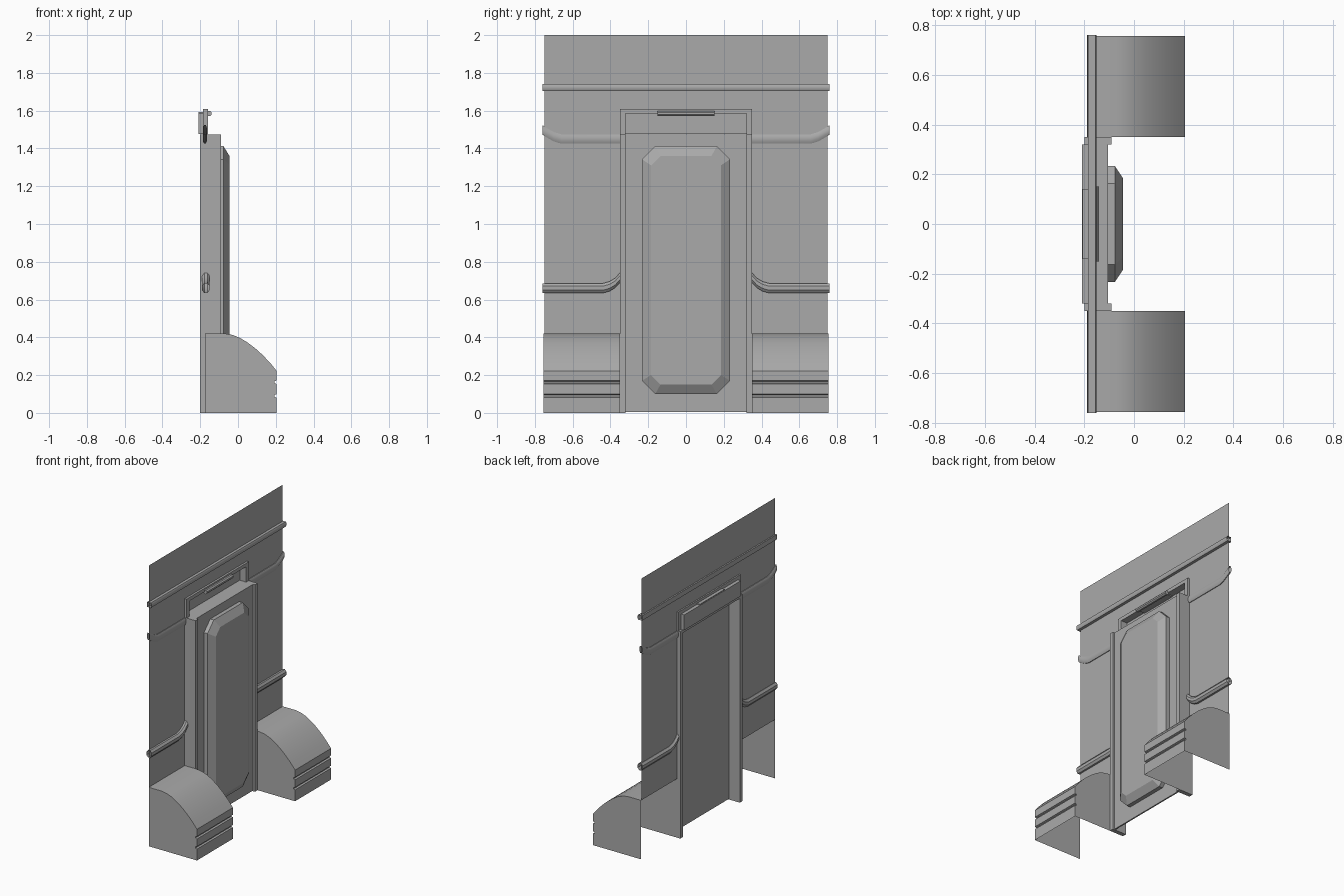
import bpy, bmesh, math

old = bpy.data.objects.get("Cube")
if old:
    bpy.data.objects.remove(old, do_unlink=True)

grey = bpy.data.materials.new("plain grey")
grey.use_nodes = True
COLOUR = (0.4, 0.4, 0.4, 1)
grey.diffuse_color = COLOUR
grey.node_tree.nodes["Principled BSDF"].inputs["Base Color"].default_value = COLOUR


def finish(name, bm, smooth=False, fix=True):
    if fix:
        bmesh.ops.recalc_face_normals(bm, faces=bm.faces)
    mesh = bpy.data.meshes.new(name)
    bm.to_mesh(mesh)
    bm.free()
    mesh.materials.append(grey)
    obj = bpy.data.objects.new(name, mesh)
    bpy.context.collection.objects.link(obj)
    if smooth:
        bpy.ops.object.select_all(action='DESELECT')
        obj.select_set(True)
        bpy.context.view_layer.objects.active = obj
        bpy.ops.object.shade_smooth_by_angle(angle=math.radians(30))
    return obj


def box(name, xs, ys, zs, open_front=False):
    bm = bmesh.new()
    bmesh.ops.create_cube(bm, size=1)
    for v in bm.verts:
        v.co = [r[0] if c < 0 else r[1] for c, r in zip(v.co, (xs, ys, zs))]
    if open_front:
        bm.normal_update()
        front = [f for f in bm.faces if f.normal.x > 0.9]
        bmesh.ops.delete(bm, geom=front, context='FACES')
    return finish(name, bm)


def sweep(name, section, path, closed=True, caps=False):
    """Carry an (x, z) section along a list of (y, z offset) points."""
    bm = bmesh.new()
    rings = [[bm.verts.new((x, y, z + dz)) for x, z in section] for y, dz in path]
    n = len(section)
    for a, b in zip(rings, rings[1:]):
        for i in range(n if closed else n - 1):
            j = (i + 1) % n
            bm.faces.new((a[i], a[j], b[j], b[i]))
    if caps:
        bm.faces.new(rings[0])
        bm.faces.new(rings[-1])
    return finish(name, bm, smooth=True)


def oval(cx, cz, rx, rz, n=8):
    turns = [math.tau * (i + 0.5) / n for i in range(n)]
    return [(cx + rx * math.cos(t), cz + rz * math.sin(t)) for t in turns]


# Thin wall sheet with the doorway cut out
WALL = -0.175
bm = bmesh.new()
outline = [(-.75, .42), (-.35, .42), (-.35, 1.6), (.35, 1.6),
           (.35, .42), (.75, .42), (.75, 2), (-.75, 2)]
bm.faces.new([bm.verts.new((WALL, y, z)) for y, z in outline])
finish("wall_sheet", bm, fix=False)

# Wheel housing outline: flat top, curved shoulder, grooved front
housing = [(WALL, .42), (-.07, .42), (-.03, .413), (.01, .397), (.05, .373),
           (.09, .343), (.13, .307), (.17, .265), (.205, .222)]
for groove in (.162, .09):
    housing += [(.205, groove + .009), (.193, groove + .005),
                (.193, groove - .005), (.205, groove - .009)]
housing += [(.205, 0), (WALL, 0)]

for side, sign in (("left", 1), ("right", -1)):
    # Wheel housing, open at the back and underneath
    cut = len(housing) - 1
    bm = bmesh.new()
    rings = [[bm.verts.new((x, sign * y, z)) for x, z in housing] for y in (.35, .755)]
    for i in range(cut - 1):
        bm.faces.new((rings[0][i], rings[0][i + 1], rings[1][i + 1], rings[1][i]))
    for ring in rings:
        bm.faces.new(ring)
    finish(side + "_wheel_housing", bm, smooth=True)

    # Upper and lower trim rails with bent ends
    upper = [(.35, 0), (.66, 0), (.70, .012), (.735, .032), (.76, .048)]
    lower = [(.76, 0), (.44, 0), (.405, .01), (.375, .028), (.35, .055)]
    sweep(side + "_upper_rail", oval(WALL, 1.45, .012, .027),
          [(sign * y, z) for y, z in upper])
    sweep(side + "_lower_rail", oval(-.17, .66, .021, .028),
          [(sign * y, z) for y, z in lower])

    # Door jamb and the border above it
    inner, outer = sorted((sign * .32, sign * .35))
    box(side + "_door_jamb", (-.2, -.09), (inner, outer), (0, 1.475))
    box(side + "_lintel_border", (-.185, -.16), (inner, outer), (1.475, 1.61))

# Long trim strip, open at both ends
sweep("top_strip", [(-.185, 1.705), (-.155, 1.705), (-.15, 1.715),
                    (-.15, 1.73), (-.155, 1.74), (-.185, 1.74)],
      [(-.76, 0), (.76, 0)])

# Door header, recessed lintel and its lamp bar
box("door_header", (-.2, -.105), (-.32, .32), (1.455, 1.475))
box("lintel_top_border", (-.185, -.16), (-.32, .32), (1.585, 1.61))
box("lintel_recess", (-.21, WALL), (-.32, .32), (1.476, 1.585), open_front=True)
sweep("lamp_bar", oval(-.154, 1.585, .015, .015), [(-.15, 0), (.15, 0)], caps=True)
box("lamp_mount", (-.208, -.155), (-.14, .14), (1.578, 1.592))

# Door sheet
box("door_sheet", (-.115, -.105), (-.32, .32), (0.005, 1.457))


# Raised eight-sided door panel with bevelled rim
def octagon(x, y, low, high, c):
    quarter = [(y, low + c), (y, high - c), (y - c, high)]
    right = quarter + [(y - c, low)]
    return [(x, a, b) for a, b in right[:3]] + \
           [(x, -a, b) for a, b in (right[2], right[1], right[0], right[3])] + \
           [(x, right[3][0], right[3][1])]


bm = bmesh.new()
layers = [octagon(-.107, .233, .1, 1.412, .07), octagon(-.077, .233, .1, 1.412, .07),
          octagon(-.045, .185, .15, 1.36, .05)]
rings = [[bm.verts.new(p) for p in layer] for layer in layers]
for a, b in zip(rings, rings[1:]):
    for i in range(len(a)):
        j = (i + 1) % len(a)
        bm.faces.new((a[i], a[j], b[j], b[i]))
bm.faces.new(rings[-1])
finish("door_raised_panel", bm)
